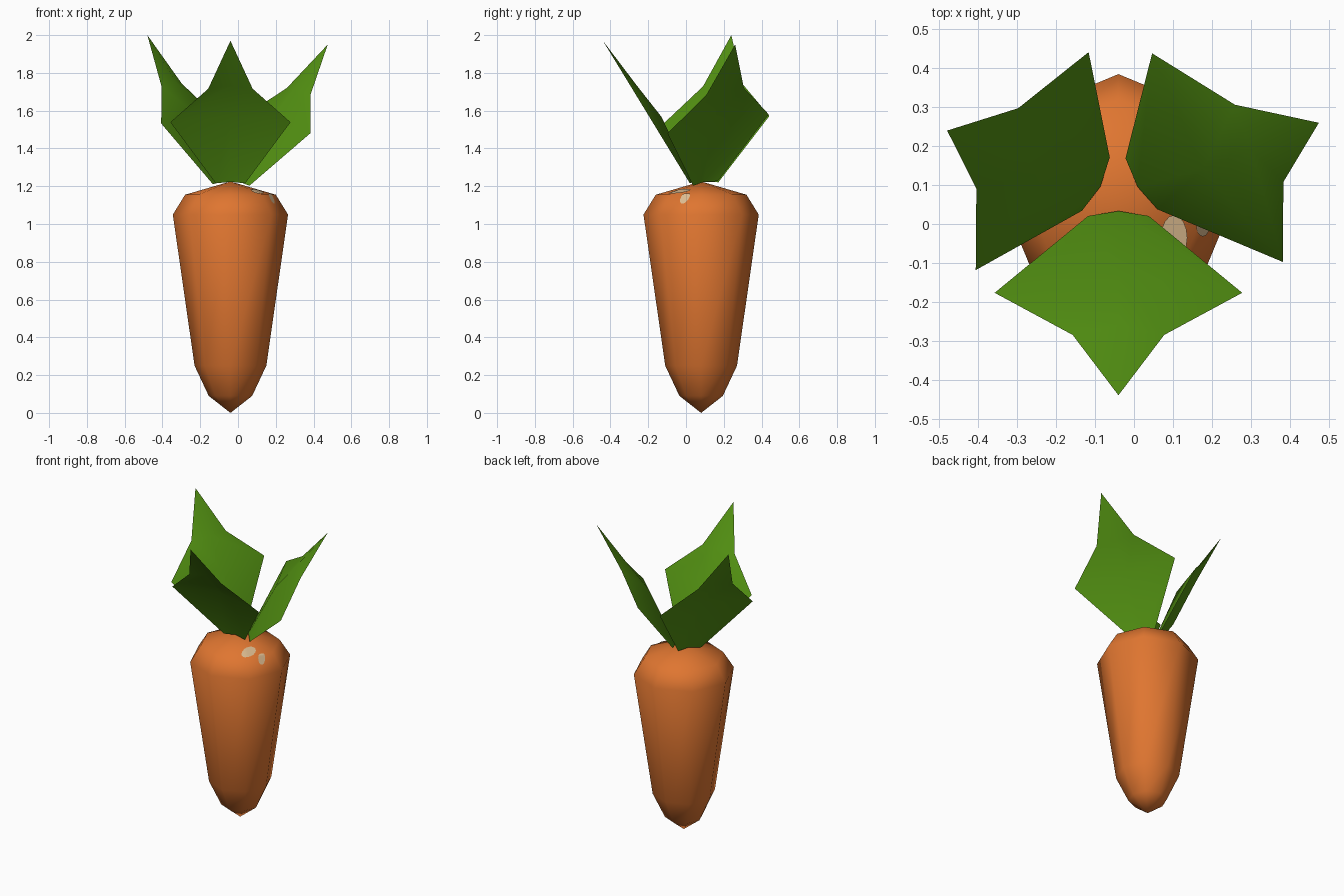
import bpy
from math import sin, cos, pi
from mathutils import Vector
from mathutils.bvhtree import BVHTree

cube = bpy.data.objects.get("Cube")
if cube:
    bpy.data.objects.remove(cube, do_unlink=True)


def material(name, r, g, b):
    mat = bpy.data.materials.new(name)
    mat.use_nodes = True
    mat.diffuse_color = (r, g, b, 1)
    bsdf = mat.node_tree.nodes["Principled BSDF"]
    bsdf.inputs["Base Color"].default_value = (r, g, b, 1)
    bsdf.inputs["Roughness"].default_value = 0.8
    return mat


orange = material("carrot orange", 0.74, 0.18, 0.03)
green = material("leaf green", 0.085, 0.28, 0.006)
cream = material("highlight cream", 0.72, 0.5, 0.28)


def build(name, verts, faces, mat):
    mesh = bpy.data.meshes.new(name)
    mesh.from_pydata(verts, [], faces)
    mesh.materials.append(mat)
    for poly in mesh.polygons:
        poly.use_smooth = True
    obj = bpy.data.objects.new(name, mesh)
    bpy.context.collection.objects.link(obj)
    return obj


# Root: eight-sided lathe, pointed at both ends
SIDES = 8
AXIS = Vector((-0.04, 0.08, 0))
rings = [(0.115, 0.09), (0.19, 0.25), (0.305, 1.05), (0.24, 1.155)]
verts = [AXIS + Vector((r * cos(2 * pi * i / SIDES), r * sin(2 * pi * i / SIDES), z))
         for r, z in rings for i in range(SIDES)]
bottom, top = len(verts), len(verts) + 1
verts += [AXIS, AXIS + Vector((0, 0, 1.225))]
faces = []
last = (len(rings) - 1) * SIDES
for i in range(SIDES):
    j = (i + 1) % SIDES
    faces.append((bottom, j, i))
    faces.append((last + i, last + j, top))
    for k in range(0, last, SIDES):
        faces.append((k + i, k + j, k + SIDES + j, k + SIDES + i))
build("carrot_root", verts, faces, orange)
surface = BVHTree.FromPolygons(verts, faces)

# Leaf rows: half width, position along the leaf, rise of the middle fold
ROWS = [(0.245, 0.02, 0.015), (1, 0.44, 0.055), (0.37, 0.67, 0.03)]


def leaf(name, base, tip, half):
    base, half = Vector(base), Vector(half)
    length = Vector(tip) - base
    inward = length.cross(half).normalized()
    points = []
    for width, along, fold in ROWS:
        mid = base + length * along
        points += [mid - half * width, mid + inward * fold, mid + half * width]
    points.append(Vector(tip))
    quads = [(k + s, k + s + 1, k + s + 4, k + s + 3) for k in (0, 3) for s in (0, 1)]
    build(name, points, quads + [(6, 7, 9), (7, 8, 9)], green)


leaf("front_leaf", (-0.04, 0.03, 1.2), (-0.04, -0.44, 1.97), (0.318, 0, 0))
leaf("left_leaf", (0.01, 0.1, 1.2), (0.475, 0.26, 1.95), (-0.168, 0.268, 0.05))
leaf("right_leaf", (-0.09, 0.1, 1.2), (-0.48, 0.24, 2), (-0.145, -0.28, -0.02))


# Highlight spots: thin ovals draped over the shoulder
def spot(name, x, y, rx, ry, steps=16, layers=4):
    flat = [(x, y)]
    for k in range(1, layers + 1):
        for i in range(steps):
            a = 2 * pi * i / steps
            flat.append((x + rx * k / layers * cos(a), y + ry * k / layers * sin(a)))
    pts = [surface.ray_cast(Vector((px, py, 3)), Vector((0, 0, -1)))[0]
           + Vector((0, 0, 0.005)) for px, py in flat]
    tris = []
    for i in range(steps):
        j = (i + 1) % steps
        tris.append((0, 1 + i, 1 + j))
        for k in range(layers - 1):
            a, b = 1 + k * steps, 1 + (k + 1) * steps
            tris.append((a + i, b + i, b + j, a + j))
    build(name, pts, tris, cream)


spot("large_highlight", 0.103, -0.035, 0.034, 0.058)
spot("small_highlight", 0.177, -0.005, 0.017, 0.027)
